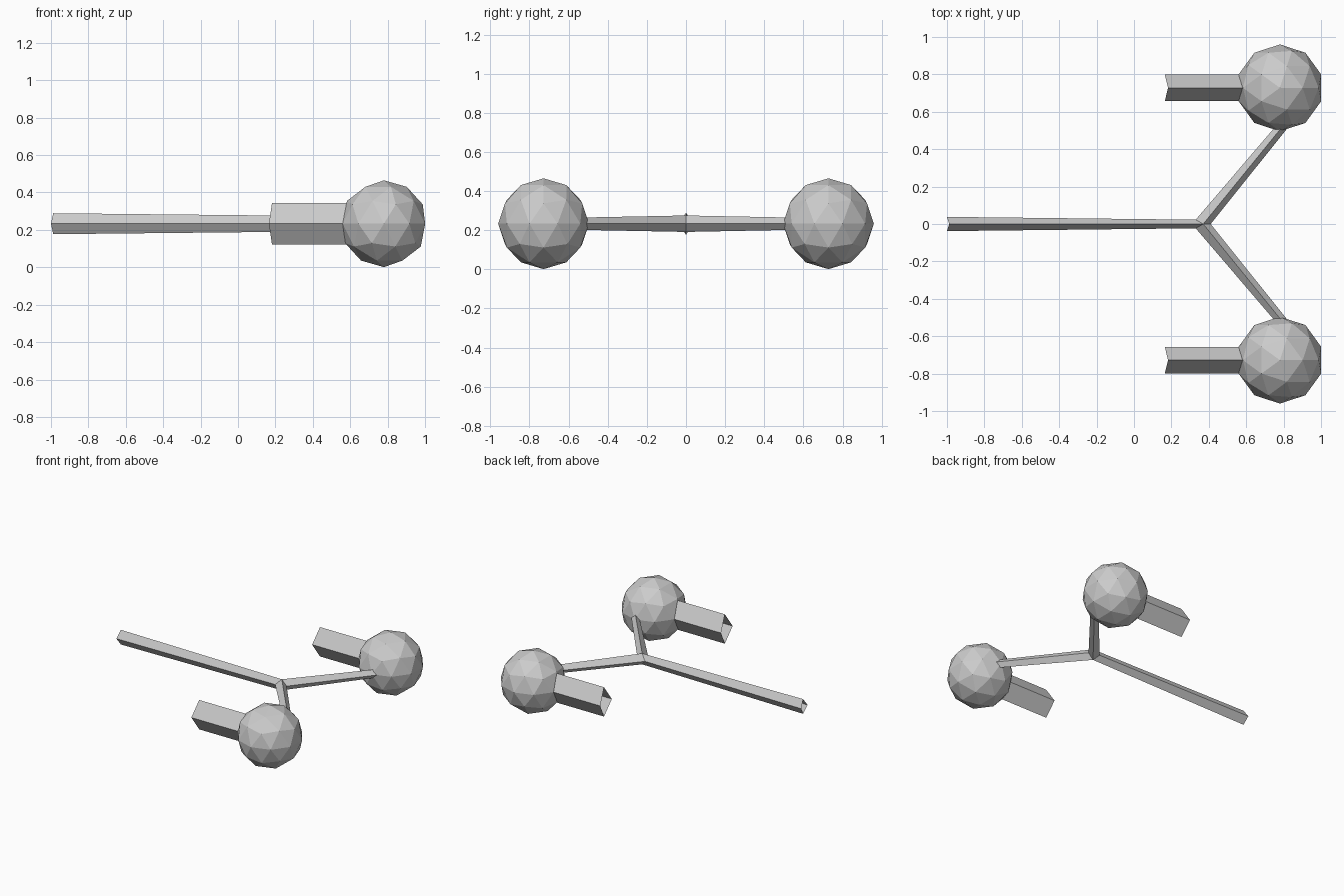
import bpy
import bmesh

if "Cube" in bpy.data.objects:
    bpy.data.objects.remove(bpy.data.objects["Cube"])

ZC = 0.233          # height of the common centre plane
BALL_X, BALL_Y, BALL_R = 0.78, 0.728, 0.232


def make_mesh(name, verts, faces):
    mesh = bpy.data.meshes.new(name)
    mesh.from_pydata(verts, [], faces)
    bm = bmesh.new()
    bm.from_mesh(mesh)
    bmesh.ops.recalc_face_normals(bm, faces=bm.faces)
    bm.to_mesh(mesh)
    bm.free()
    obj = bpy.data.objects.new(name, mesh)
    bpy.context.collection.objects.link(obj)
    return obj


def diamond(left, right, top_x, top_y, h):
    """Four-cornered ring: left, top, right, bottom."""
    return [(*left, ZC), (top_x, top_y, ZC + h), (*right, ZC), (top_x, top_y, ZC - h)]


def bridge(a, b):
    """Four walls joining two rings of vertex indices, open at the ends."""
    return [(a[i], a[(i + 1) % 4], b[(i + 1) % 4], b[i]) for i in range(4)]


# Y-shaped frame: tapered diamond rod splitting into two mitred arms
verts = diamond((-1, 0.038), (-1, -0.038), -0.988, 0, 0.056)          # 0-3 open tip
verts += diamond((0.33, 0.023), (0.33, -0.023), 0.37, 0, 0.042)       # 4-7 junction
verts += [(0.41, 0, ZC)]                                              # 8 crotch
verts += diamond((0.804, 0.577), (0.845, 0.543), 0.825, 0.56, 0.031)  # 9-12 arm end
verts += diamond((0.845, -0.543), (0.804, -0.577), 0.825, -0.56, 0.031)  # 13-16
faces = bridge((0, 1, 2, 3), (4, 5, 6, 7))
faces += bridge((4, 5, 8, 7), (9, 10, 11, 12))
faces += bridge((8, 5, 6, 7), (13, 14, 15, 16))
make_mesh("forked_frame", verts, faces)

for side, label in ((1, "back"), (-1, "front")):
    y = side * BALL_Y
    # Faceted ball
    bpy.ops.mesh.primitive_ico_sphere_add(subdivisions=2, radius=BALL_R,
                                          location=(BALL_X, y, ZC))
    bpy.context.object.name = label + "_ball"
    # Open diamond tube trailing from the ball
    verts = diamond((0.165, y + 0.07), (0.165, y - 0.07), 0.182, y, 0.112)
    verts += diamond((0.68, y + 0.07), (0.68, y - 0.07), 0.68, y, 0.112)
    make_mesh(label + "_tube", verts, bridge((0, 1, 2, 3), (4, 5, 6, 7)))
